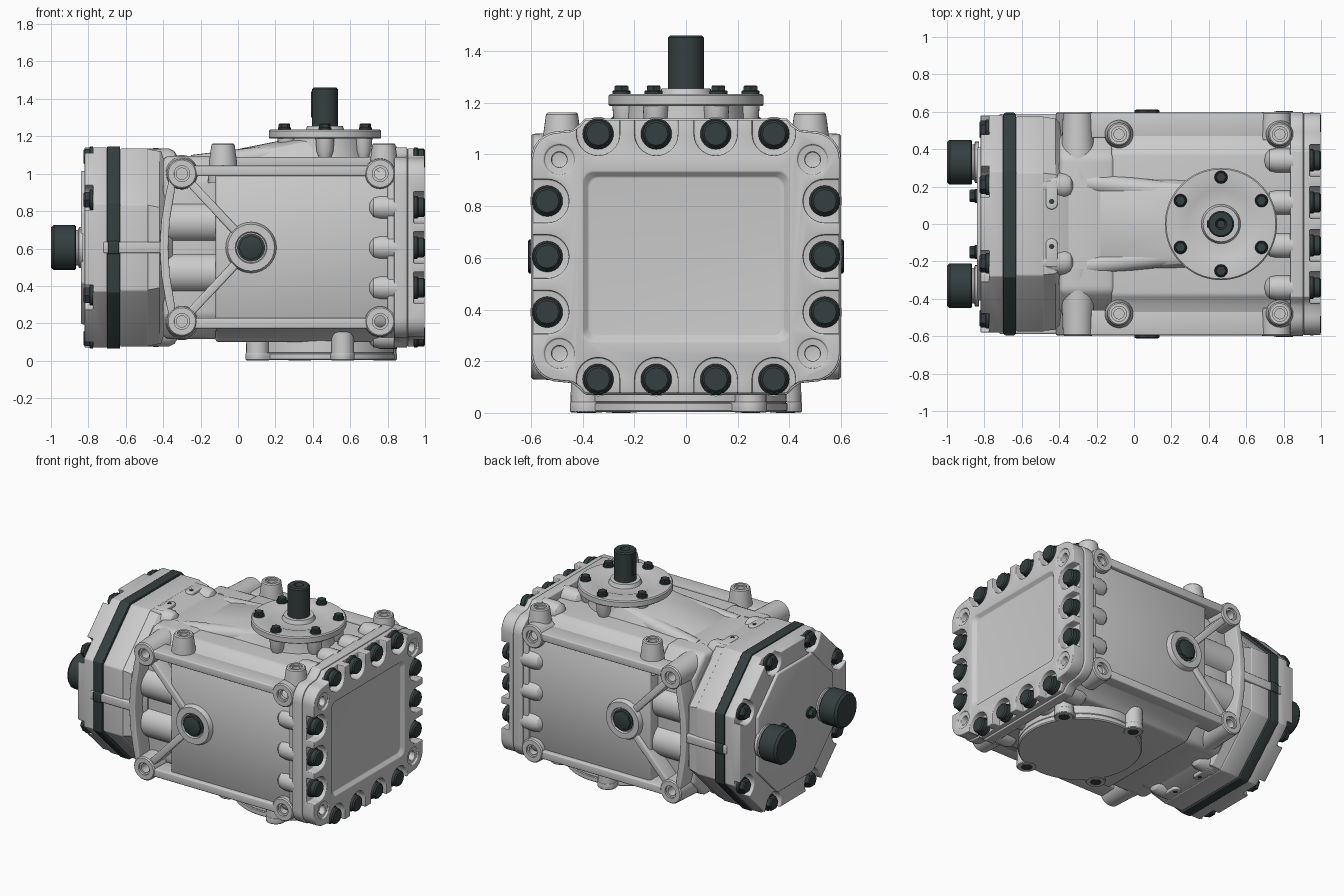
import bpy, bmesh
from math import sin, cos, pi, atan2, hypot, radians

if "Cube" in bpy.data.objects:
    bpy.data.objects.remove(bpy.data.objects["Cube"])

CZ = 0.605
dark = bpy.data.materials.new("dark_steel")
dark.diffuse_color = (0.035, 0.05, 0.05, 1)
dark.use_nodes = True
dark.node_tree.nodes["Principled BSDF"].inputs["Base Color"].default_value = dark.diffuse_color
cutters = []

def place(axis, u, v, w):
    return {'x': (w, u, v), 'y': (u, w, v), 'z': (u, v, w)}[axis]

def finish(name, bm, mat=None, bevel=0):
    bmesh.ops.recalc_face_normals(bm, faces=bm.faces)
    me = bpy.data.meshes.new(name)
    bm.to_mesh(me)
    bm.free()
    ob = bpy.data.objects.new(name, me)
    bpy.context.collection.objects.link(ob)
    if mat:
        me.materials.append(mat)
    if bevel:
        m = ob.modifiers.new("bevel", 'BEVEL')
        m.width, m.segments, m.limit_method, m.angle_limit = bevel, 3, 'ANGLE', radians(35)
    return ob

def loft(name, axis, rings, mat=None, bevel=0):
    """Skin a list of (2D outline, position along axis)."""
    bm = bmesh.new()
    rs = [[bm.verts.new(place(axis, u, v, w)) for u, v in pts] for pts, w in rings]
    for a, b in zip(rs, rs[1:]):
        for i in range(len(a)):
            j = (i + 1) % len(a)
            bm.faces.new((a[i], a[j], b[j], b[i]))
    bm.faces.new(rs[0])
    bm.faces.new(rs[-1])
    return finish(name, bm, mat, bevel)

def prism(name, axis, pts, a, b, mat=None, bevel=0.008):
    return loft(name, axis, [(pts, a), (pts, b)], mat, bevel)

def circle(c, r, n=32):
    return [(c[0] + r * cos(2 * pi * i / n), c[1] + r * sin(2 * pi * i / n)) for i in range(n)]

def lathe(name, axis, c, prof, n=32, mat=None):
    return loft(name, axis, [(circle(c, r, n), w) for r, w in prof], mat)

def rect(u0, u1, v0, v1):
    return [(u0, v0), (u1, v0), (u1, v1), (u0, v1)]

def mirrored(q):
    """Repeat a first-quadrant y-z outline in all four quadrants."""
    p = q + [(-y, z) for y, z in q[::-1]]
    return [(y, CZ + z) for y, z in p + [(-y, -z) for y, z in p]]

def octagon(hy, hz, k=0.3):
    return mirrored([(hy, hz - k), (hy - k, hz)])

def arc(cu, cv, r, n=8):
    return [(cu + r * cos(pi / 2 * i / n), cv + r * sin(pi / 2 * i / n)) for i in range(n + 1)]

def slot(c, ang, r, length):
    """U shape, round at c and running outwards along ang."""
    pts = [(c[0] + r * cos(ang + t), c[1] + r * sin(ang + t)) for t in [pi / 2 + pi * i / 14 for i in range(15)]]
    dx, dy = length * cos(ang), length * sin(ang)
    return pts + [(pts[-1][0] + dx, pts[-1][1] + dy), (pts[0][0] + dx, pts[0][1] + dy)]

def bar(p, q, w, trim=0):
    d = hypot(q[0] - p[0], q[1] - p[1])
    ux, uy = (q[0] - p[0]) / d, (q[1] - p[1]) / d
    p, q = (p[0] + ux * trim, p[1] + uy * trim), (q[0] - ux * trim, q[1] - uy * trim)
    nx, ny = -uy * w / 2, ux * w / 2
    return [(p[0] + nx, p[1] + ny), (q[0] + nx, q[1] + ny), (q[0] - nx, q[1] - ny), (p[0] - nx, p[1] - ny)]

def bolt(name, axis, c, base, h, r, n=6):
    lathe(name + "_washer", axis, c, [(r, base), (r, base + h * .3), (r * .9, base + h * .4)], 24, dark)
    lathe(name + "_head", axis, c, [(r * .88, base), (r * .88, base + h * .85), (r * .75, base + h)], n, dark)

def cut(ob, cutter):
    """Subtract cutter, keeping the bevel modifier last."""
    cutter.hide_render = True
    cutters.append(cutter)
    m = ob.modifiers.new("cut", 'BOOLEAN')
    m.object, m.operation, m.solver = cutter, 'DIFFERENCE', 'EXACT'
    ob.modifiers.move(len(ob.modifiers) - 1, len(ob.modifiers) - 2)

# crankcase core
sec = [(.38, .10), (.43, .15), (.54, .18), (.565, .22), (.565, .99), (.54, 1.03), (.43, 1.05), (.38, 1.09)]
prism("crankcase", 'x', sec + [(-y, z) for y, z in sec[::-1]], -.12, .86, bevel=.015)
prism("crankcase_waist", 'x', octagon(.48, .49, .12), -.40, -.1, bevel=.03)

# octagonal motor-side end: housing, gasket, cover
prism("end_housing", 'x', octagon(.575, .53), -.63, -.48)
loft("end_housing_shoulder", 'x', [(octagon(.572, .528), -.49), (octagon(.565, .515), -.42), (octagon(.49, .49), -.35)])
prism("end_gasket", 'x', octagon(.585, .54), -.70, -.63, dark, .004)
end_cover = prism("end_cover", 'x', octagon(.58, .535), -.82, -.70, bevel=.006)
prism("end_cover_face", 'x', octagon(.41, .41, .22), -.84, -.80)
for sy in (1, -1):
    for sz in (1, -1):
        for y, z in ((.21, .485), (.505, .255)):
            c = (sy * y, CZ + sz * z)
            cut(end_cover, prism("pocket_cutter", 'x', slot(c, atan2(sz * z, sy * y), .08, .3), -.9, -.775, bevel=0))
            bolt("end_cover_bolt", 'x', c, -.775, -.05, .055)
        lathe("end_bolt_boss", 'x', (sy * .205, CZ + sz * .46), [(.07, -.5), (.07, -.37), (.055, -.34), (.03, -.325)], 24)
        # lifting lugs
        z = CZ + sz * .5
        prism("lug", 'z', slot((-.44, sy * .11), sy * pi / 2, .032, .12), z - .03, z + .03)
        lathe("lug_hole", 'z', (-.44, sy * .12), [(.014, z), (.014, z + sz * .032)], 16, dark)
    # service ports
    lathe("port_neck", 'x', (sy * .33, CZ), [(.11, -.83), (.11, -.85), (.095, -.855), (.095, -.88)])
    lathe("port_cap", 'x', (sy * .33, CZ), [(.112, -.865), (.12, -.872), (.12, -.985), (.108, -1)], 16, dark)
    bolt("port_plug", 'x', (sy * .15, .62), -.835, -.045, .038)
    prism("seam_rib", 'x', rect(sy * .50, sy * .588, .575, .635), -.72, -.40)
    prism("seam_rib_gasket", 'x', rect(sy * .50, sy * .595, .57, .64), -.695, -.635, dark)

# cylinder-side end cover, symmetric stepped outline
def stepped(d=0):
    return mirrored(arc(.49, .375, .11 + d) + [(.44, .49 + d), (.415 + d, .51 + d), (.39, .535 + d)])

def panel(k):
    return mirrored(arc(.36 - k, .29 - k, .04))

prism("head_flange", 'x', stepped(), .835, .905, bevel=.006)
head = prism("head_cover", 'x', stepped(-.006), .907, .998, bevel=.006)
cut(head, loft("panel_cutter", 'x', [(panel(.022), .975), (panel(0), 1.0), (panel(0), 1.1)]))
spots = [(y, s * .475, s * pi / 2) for y in (-.34, -.115, .115, .34) for s in (1, -1)]
spots += [(s * .537, z, 0 if s > 0 else pi) for z in (-.215, 0, .215) for s in (1, -1)]
for y, z, a in spots:
    c = (y, CZ + z)
    cut(head, prism("pocket_cutter", 'x', slot(c, a, .084, .3), .94, 1.1, bevel=0))
    bolt("head_bolt", 'x', c, .94, .06, .06, 12)
    # rounded bosses behind each head bolt
    lathe("head_bolt_boss", 'x', c, [(.066, .85), (.066, .76), (.058, .725), (.037, .705), (.01, .698)], 24)
for y in (.49, -.49):
    for z in (.23, .98):
        cut(head, lathe("hole_cutter", 'x', (y, z), [(.03, .92), (.03, .988), (.058, .988), (.058, 1.1)]))

# side frames, one per side
for s in (1, -1):
    Y = s * .6
    for z in (1.0, .21):
        for x in (-.30, .76):
            lathe("frame_boss", 'y', (x, z), [(.10 if x < 0 else .085, s * (.24 if x < 0 else .45)), (.085, s * .45), (.08, s * .592), (.073, Y),
                                             (.042, Y), (.042, s * .585), (.03, s * .585), (.03, s * .52)])
        r = z + (.015 if z > .5 else -.01)
        prism("frame_rail", 'y', bar((-.30, r), (.76, r), .055, .06), s * .46, s * .595)
        prism("frame_brace", 'y', bar((-.30, z), (.07, CZ), .045, .06), s * .44, s * .585)
    outer = [(-.35, 1.05), (-.385, .9), (-.41, .75), (-.418, CZ), (-.41, .46), (-.385, .31), (-.35, .16)]
    prism("frame_end", 'y', outer + [(max(x + .045, -.375), z) if abs(z - CZ) < .3 else (x + .012, z) for x, z in outer[::-1]], s * .42, s * .595)
    prism("frame_post", 'y', rect(.80, .845, .2, 1.01), s * .48, s * .585)
    # sight plug in its boss
    lathe("plug_boss", 'y', (.07, CZ), [(.145, s * .46), (.135, s * .575), (.125, s * .597), (.085, s * .597), (.08, s * .585)])
    bolt("plug", 'y', (.07, CZ), s * .58, s * .032, .075, 8)
    # inner swellings behind the braces
    for z in (.74, .47):
        lathe("side_swelling", 'x', (s * .43, z), [(.11, -.42), (.11, -.09), (.08, -.06)], 24)
    # upright mounting bosses
    for x in (-.08, .78):
        lathe("mount_boss", 'z', (x, s * .48), [(.08, .95), (.075, 1.06), (.062, 1.155), (.055, 1.162),
                                                (.04, 1.162), (.04, 1.15), (.027, 1.15), (.027, 1.08)])

# shaft housing: sloping hood, neck, flange
bm = bmesh.new()
pts = [(u, v, 1.185) for u, v in circle((.465, 0), .2)] + [(u, v, 1.04) for u, v in circle((.465, 0), .25)]
pts += [(-.25, y, 1.05) for y in (-.25, .25)] + [(-.18, y, 1.095) for y in (-.2, .2)]
for p in pts:
    bm.verts.new(p)
bmesh.ops.convex_hull(bm, input=bm.verts)
bmesh.ops.delete(bm, geom=[v for v in bm.verts if not v.link_faces], context='VERTS')
finish("shaft_hood", bm)
for s in (1, -1):   # ridges along the hood
    loft("hood_ridge", 'x', [(circle((s * .22, 1.04), .06, 20), -.25), (circle((s * .16, 1.12), .05, 20), .32)])
S = (.465, 0)
lathe("shaft_neck", 'z', S, [(.25, 1.04), (.23, 1.10), (.225, 1.192)], 48)
lathe("shaft_flange", 'z', S, [(.295, 1.188), (.3, 1.193), (.3, 1.228), (.293, 1.235), (.195, 1.235), (.18, 1.229),
                               (.105, 1.229), (.095, 1.255), (.06, 1.255)], 64)
lathe("shaft", 'z', S, [(.07, 1.24), (.07, 1.452), (.062, 1.46), (.03, 1.46), (.02, 1.43)], 32, dark)
prism("shaft_key", 'z', rect(.39, .43, -.02, .02), 1.30, 1.44, dark, .003)
for i in range(6):
    a = pi / 2 + i * pi / 3
    c = (S[0] + .25 * cos(a), .25 * sin(a))
    bolt("flange_bolt", 'z', c, 1.235, .032, .035)
    lathe("flange_bolt_boss", 'z', (S[0] + .235 * cos(a), .235 * sin(a)), [(.03, 1.08), (.045, 1.12), (.05, 1.19)], 24)

# round base with four ears
B = (.445, 0)
lathe("base_plate", 'z', B, [(.385, .003), (.392, .01), (.392, .036), (.386, .04), (.39, .044), (.385, .13)], 64)
for u, v in ((.34, .25), (-.115, .385), (.115, -.385), (-.34, -.25)):
    c = (B[0] + u, v)
    prism("base_ear", 'z', slot(c, atan2(-v, -u), .064, .1), .004, .042, bevel=.004)
    lathe("base_ear_boss", 'z', c, [(.058, .001), (.062, .005), (.06, .16), (.05, .17)], 24)
    lathe("base_bolt", 'z', c, [(.036, 0), (.036, .02)], 20, dark)

# bake modifiers, drop cutters, smooth shading
bpy.context.view_layer.update()
for ob in bpy.context.scene.objects:
    ob.select_set(ob not in cutters)
bpy.context.view_layer.objects.active = bpy.data.objects["crankcase"]
bpy.ops.object.convert(target='MESH')
for c in cutters:
    bpy.data.objects.remove(c)
bpy.ops.object.shade_smooth_by_angle(angle=radians(32))
